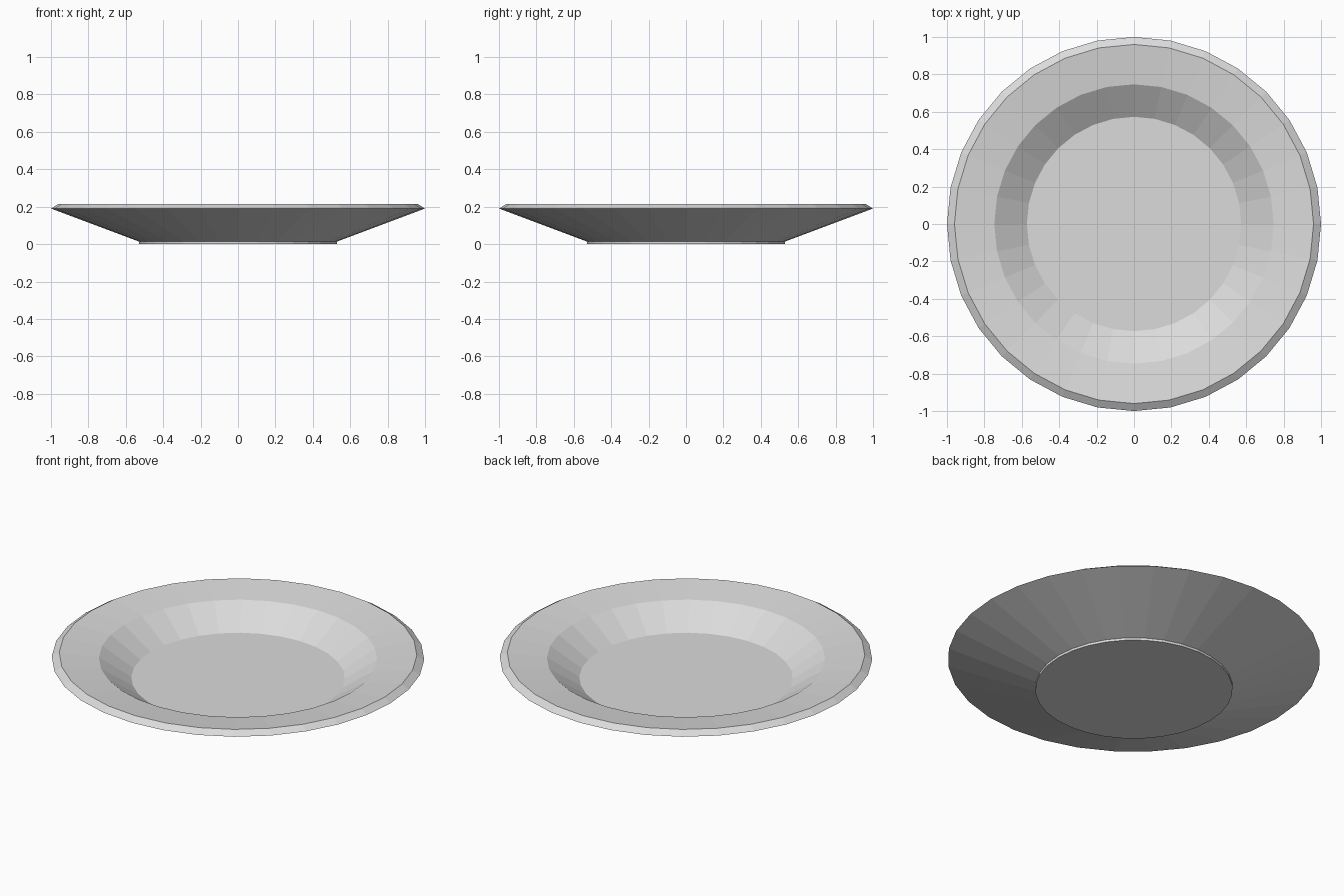
import bpy
import bmesh
from math import cos, sin, tau

cube = bpy.data.objects.get("Cube")
if cube:
    bpy.data.objects.remove(cube, do_unlink=True)

SIDES = 32

# Glaze colour
glaze = bpy.data.materials.new("pale_grey_glaze")
glaze.use_nodes = True
colour = (0.71, 0.71, 0.71, 1)
glaze.diffuse_color = colour
glaze.node_tree.nodes["Principled BSDF"].inputs["Base Color"].default_value = colour

# Cross-section (radius, height): foot, underside, rim lip, sloping border, well
profile = [
    (0.53, 0.0),
    (0.53, 0.014),
    (1.0, 0.19),
    (0.96, 0.215),
    (0.747, 0.188),
    (0.573, 0.073),
]


def ring(bm, radius, height):
    return [
        bm.verts.new((radius * cos(tau * i / SIDES), radius * sin(tau * i / SIDES), height))
        for i in range(SIDES)
    ]


# Dinner plate: stacked rings joined by bands, capped at the foot and the well
bm = bmesh.new()
rings = [ring(bm, r, z) for r, z in profile]
for low, high in zip(rings, rings[1:]):
    for i in range(SIDES):
        j = (i + 1) % SIDES
        bm.faces.new((low[i], low[j], high[j], high[i]))
bm.faces.new(rings[0][::-1])
bm.faces.new(rings[-1])
bmesh.ops.recalc_face_normals(bm, faces=bm.faces[:])

mesh = bpy.data.meshes.new("plate")
bm.to_mesh(mesh)
bm.free()
mesh.materials.append(glaze)
plate = bpy.data.objects.new("plate", mesh)
bpy.context.collection.objects.link(plate)
